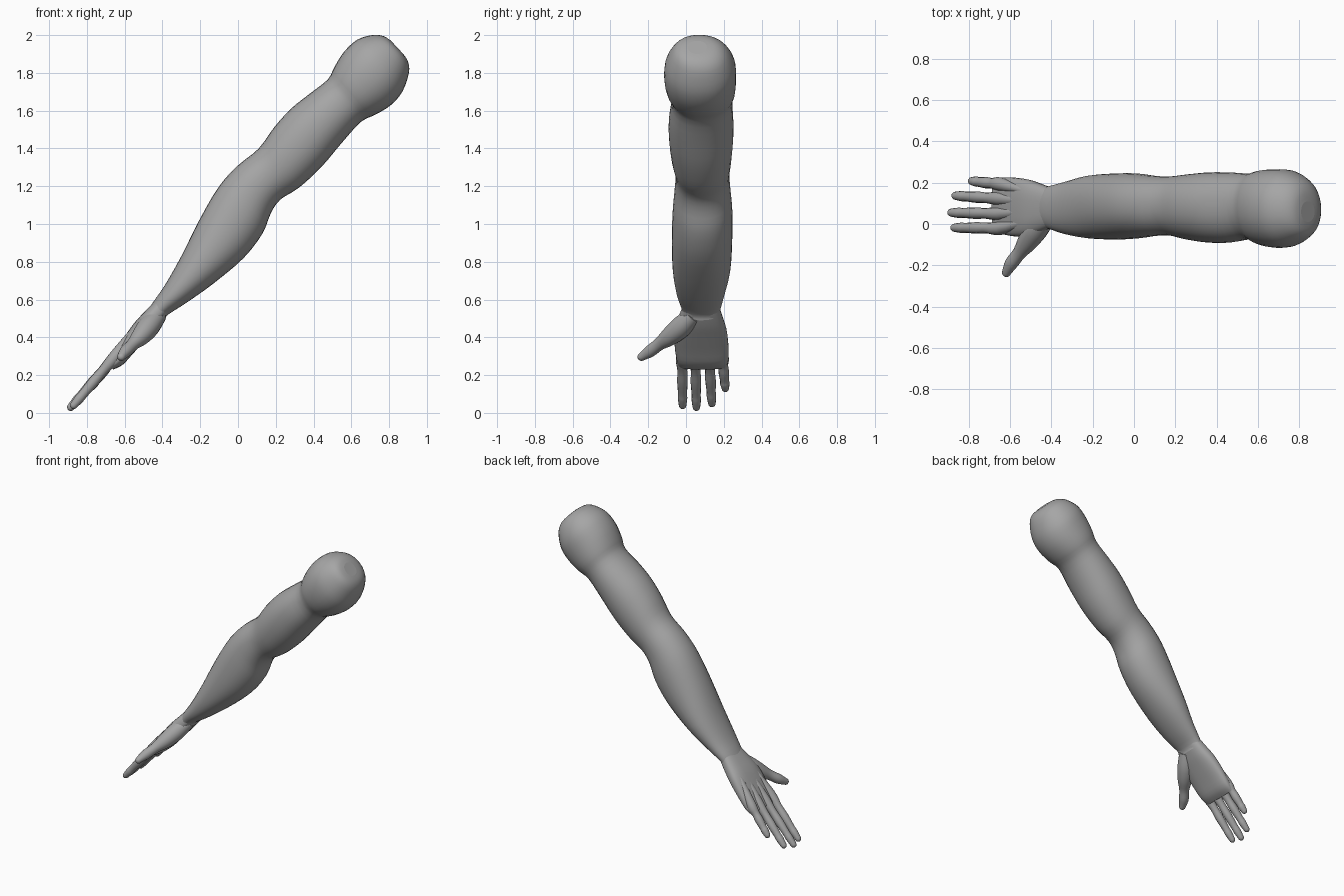
import bpy, bmesh, math
from mathutils import Vector

if "Cube" in bpy.data.objects:
    bpy.data.objects.remove(bpy.data.objects["Cube"])

grey = bpy.data.materials.new("skin_grey")
grey.use_nodes = True
colour = (0.38, 0.38, 0.38, 1)
grey.diffuse_color = colour
grey.node_tree.nodes["Principled BSDF"].inputs["Base Color"].default_value = colour


def refine(rows, steps):
    """Catmull-Rom interpolation of rows of numbers."""
    out = []
    for i in range(len(rows) - 1):
        p, q = rows[i], rows[i + 1]
        o, r = rows[max(i - 1, 0)], rows[min(i + 2, len(rows) - 1)]
        for k in range(steps):
            t = k / steps
            out.append([b + t / 2 * (c - a + t * (2*a - 5*b + 4*c - d + t * (3*b - a - 3*c + d)))
                        for a, b, c, d in zip(o, p, q, r)])
    return out + [list(rows[-1])]


def loft(name, rings):
    """Skin closed rings and close both ends."""
    bm = bmesh.new()
    loops = [[bm.verts.new(p) for p in ring] for ring in rings]
    n = len(loops[0])
    for a, b in zip(loops, loops[1:]):
        for i in range(n):
            j = (i + 1) % n
            bm.faces.new((a[i], a[j], b[j], b[i]))
    bm.faces.new(loops[0])
    bm.faces.new(loops[-1])
    bmesh.ops.recalc_face_normals(bm, faces=bm.faces)
    mesh = bpy.data.meshes.new(name)
    bm.to_mesh(mesh)
    bm.free()
    mesh.materials.append(grey)
    obj = bpy.data.objects.new(name, mesh)
    bpy.context.collection.objects.link(obj)
    for f in mesh.polygons:
        f.use_smooth = len(f.vertices) == 4
    return obj


def limb(name, sections, power=1.0, n=32):
    """Sections: upper x, z; lower x, z; y min, y max."""
    rings = []
    for ux, uz, lx, lz, y0, y1 in refine(sections, 3):
        ring = []
        for i in range(n):
            a = math.tau * i / n
            c, s = [math.copysign(abs(v) ** power, v) for v in (math.cos(a), math.sin(a))]
            ring.append(((ux + lx + (ux - lx) * s) / 2, (y0 + y1 + (y1 - y0) * c) / 2,
                         (uz + lz + (uz - lz) * s) / 2))
        rings.append(ring)
    return loft(name, rings)


def digit(name, path, n=12):
    """Tube with a rounded tip; path rows are x, y, z, radius."""
    rows = refine(path, 3)
    end, prev = Vector(rows[-1][:3]), Vector(rows[-2][:3])
    d, r = (end - prev).normalized(), rows[-1][3]
    for a in (0.4, 0.8, 1.2, 1.5):
        rows.append([*(end + d * r * math.sin(a)), r * math.cos(a)])
    points = [Vector(row[:3]) for row in rows]
    rings = []
    for i, row in enumerate(rows):
        t = (points[min(i + 1, len(rows) - 1)] - points[max(i - 1, 0)]).normalized()
        u = t.cross(Vector((0.77, 0, -0.64))).normalized()
        v = t.cross(u)
        rings.append([points[i] + row[3] * (u * math.cos(math.tau * k / n) + v * math.sin(math.tau * k / n))
                      for k in range(n)])
    return loft(name, rings)


# Forearm, upper arm and shoulder
limb("arm", [
    (-.46, .57, -.39, .49, -.02, .18),
    (-.44, .60, -.37, .52, -.025, .185),
    (-.385, .68, -.27, .585, -.05, .205),
    (-.30, .83, -.13, .685, -.07, .235),
    (-.20, 1.03, .03, .82, -.075, .245),
    (-.10, 1.20, .13, .95, -.07, .245),
    (.00, 1.31, .175, 1.06, -.06, .235),
    (.11, 1.40, .225, 1.13, -.055, .23),
    (.19, 1.51, .32, 1.19, -.075, .24),
    (.28, 1.61, .44, 1.30, -.09, .25),
    (.38, 1.69, .55, 1.43, -.09, .25),
    (.475, 1.765, .65, 1.54, -.075, .245),
    (.51, 1.83, .73, 1.58, -.10, .26),
    (.56, 1.91, .81, 1.63, -.115, .265),
    (.63, 1.975, .87, 1.70, -.11, .26),
    (.71, 2.0, .905, 1.80, -.075, .22),
    (.77, 1.995, .90, 1.86, -.04, .17),
    (.81, 1.97, .875, 1.90, .01, .11),
], 0.93)

# Palm
limb("palm", [
    (-.42, .61, -.36, .54, -.01, .17),
    (-.49, .54, -.42, .46, -.04, .195),
    (-.55, .475, -.475, .40, -.06, .215),
    (-.61, .39, -.55, .32, -.06, .225),
    (-.66, .315, -.61, .255, -.05, .225),
    (-.69, .265, -.66, .23, -.04, .215),
], 0.75)

# Fingers, each starting as a tendon ridge on the back of the hand
fingers = {
    "index": (-.02, -.018, -.87, .04),
    "middle": (.05, .055, -.885, .03),
    "ring": (.122, .137, -.865, .05),
    "little": (.192, .208, -.785, .13),
}
for label, (y0, y1, x, z) in fingers.items():
    base = Vector((-.645, y0, .305))
    tip = Vector((x, y1, z))
    path = [(-.52, .08 + (y0 - .08) * .7, .475, .016), (*base, .033)]
    for t, r in ((.3, .026), (.52, .028), (.76, .024), (.86, .025), (1, .02)):
        path.append((*base.lerp(tip, t), r))
    digit(label + "_finger", path)

# Thumb with its broad base
digit("thumb", [
    (-.42, .04, .52, .045),
    (-.47, -.02, .46, .058),
    (-.515, -.085, .405, .05),
    (-.555, -.14, .365, .034),
    (-.59, -.185, .33, .033),
    (-.608, -.215, .31, .027),
    (-.618, -.235, .297, .022),
], 16)
